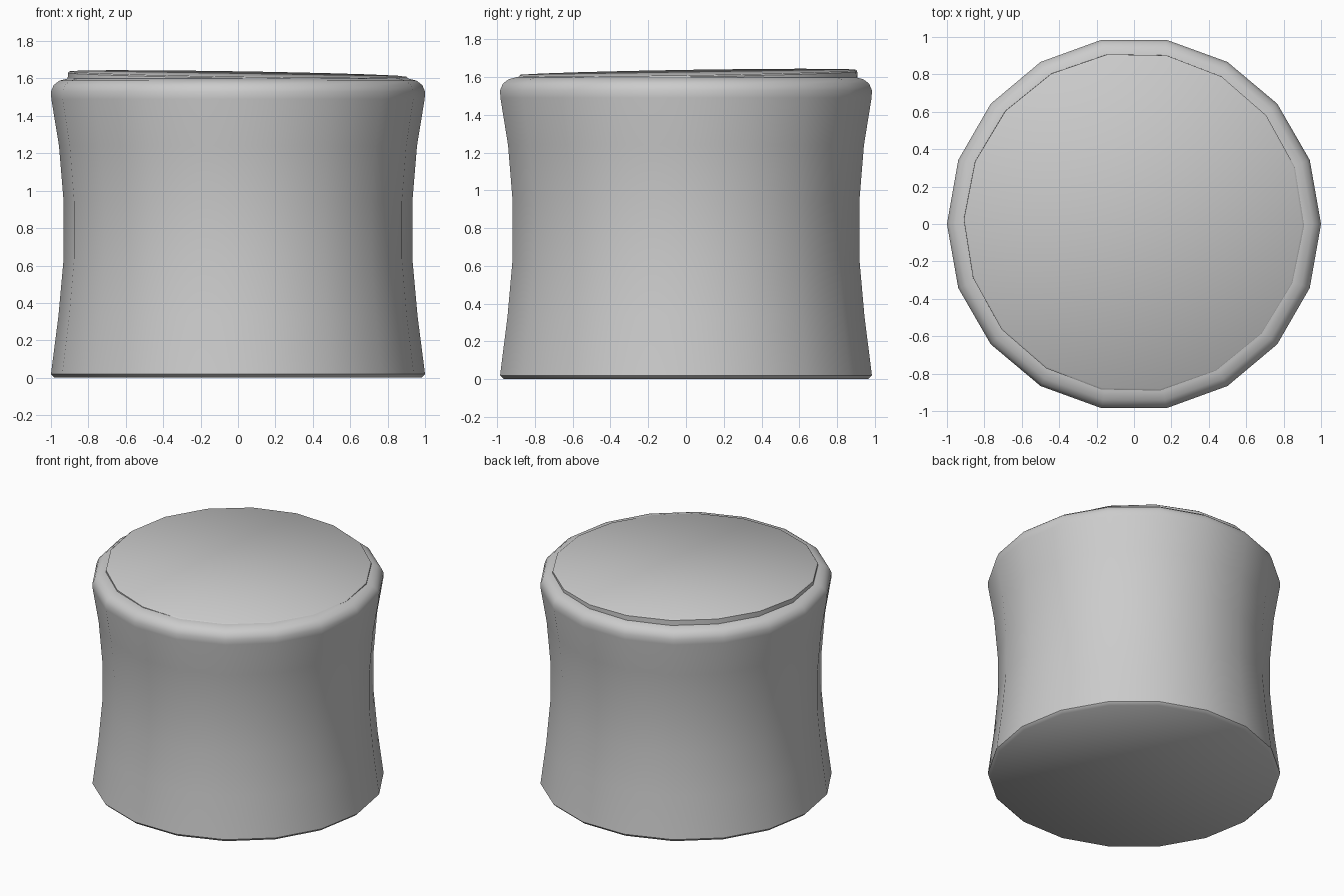
import bpy, bmesh
from math import cos, sin, pi, radians

if "Cube" in bpy.data.objects:
    bpy.data.objects.remove(bpy.data.objects["Cube"])

SIDES = 18

def lathe(name, profile, turn=0.0):
    """Closed solid of revolution from (radius, z) points, bottom to top."""
    bm = bmesh.new()
    rings = []
    for r, z in profile:
        rings.append([bm.verts.new((r * cos(turn + 2 * pi * i / SIDES),
                                    r * sin(turn + 2 * pi * i / SIDES), z))
                      for i in range(SIDES)])
    for a, b in zip(rings, rings[1:]):
        for i in range(SIDES):
            j = (i + 1) % SIDES
            bm.faces.new((a[i], a[j], b[j], b[i]))
    bm.faces.new(rings[0][::-1])
    bm.faces.new(rings[-1])
    mesh = bpy.data.meshes.new(name)
    bm.to_mesh(mesh)
    bm.free()
    ob = bpy.data.objects.new(name, mesh)
    bpy.context.collection.objects.link(ob)
    bpy.ops.object.select_all(action='DESELECT')
    ob.select_set(True)
    bpy.context.view_layer.objects.active = ob
    bpy.ops.object.shade_smooth_by_angle(angle=radians(50))
    return ob

# waisted body with rounded top rim
lathe("body", [(0.98, 0.0), (1.0, 0.02), (0.96, 0.33), (0.932, 0.64),
               (0.932, 0.94), (0.957, 1.24), (0.998, 1.49), (1.0, 1.53),
               (0.985, 1.565), (0.955, 1.588), (0.91, 1.6)])

# thin lid disc, slightly tilted and sunk into the body top
lid = lathe("lid", [(0.91, -0.045), (0.91, -0.008), (0.90, 0.0)], radians(-1))
lid.location = (0, 0.008, 1.624)
lid.rotation_euler = (0.016, 0.016, 0)
